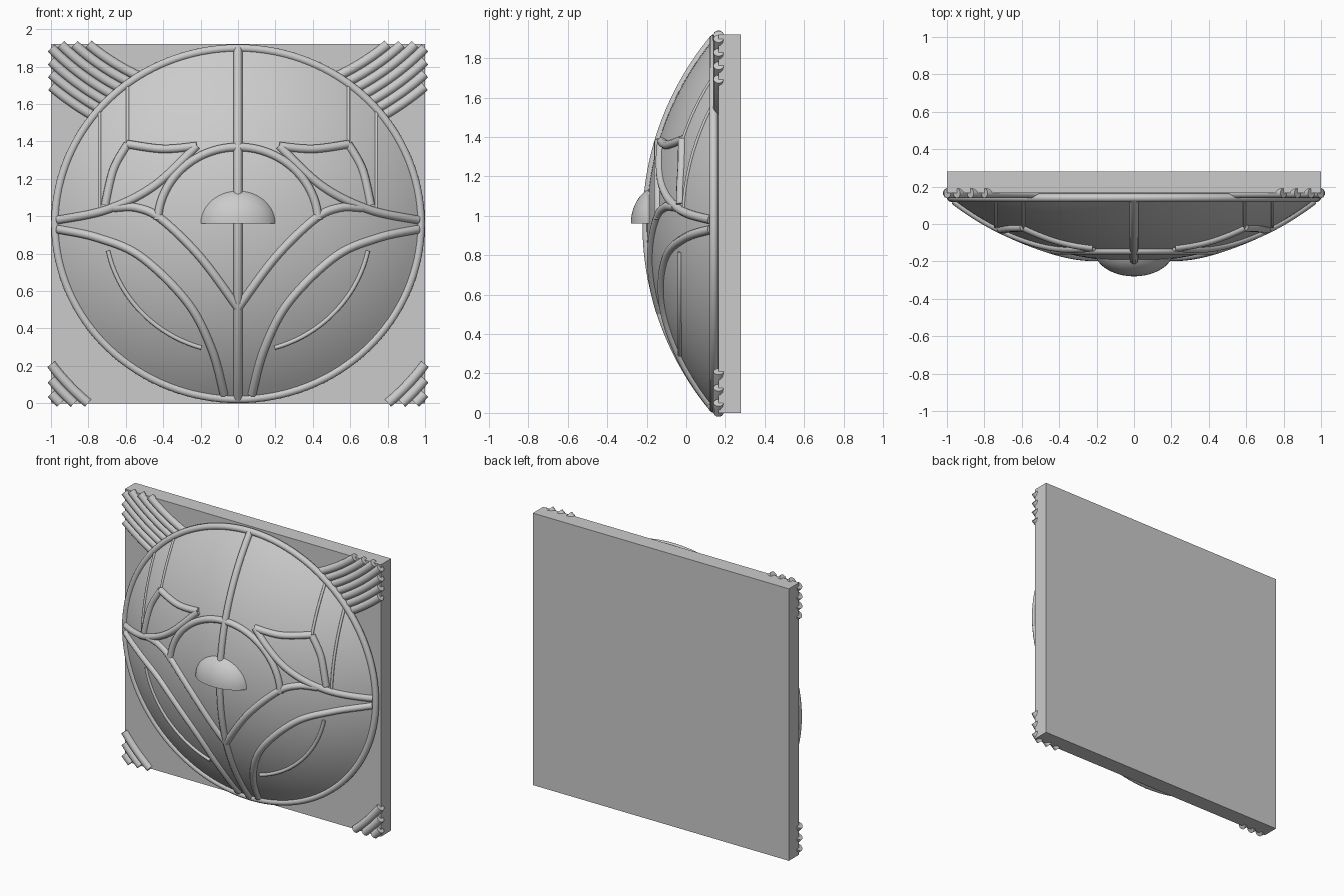
import bpy, bmesh, math

if "Cube" in bpy.data.objects:
    bpy.data.objects.remove(bpy.data.objects["Cube"])

CZ, RX, RZ = 0.96, 0.978, 0.938      # dome centre and half-sizes
BASE, APEX = 0.14, -0.20
H = BASE - APEX
R = (0.96 ** 2 + H * H) / (2 * H)


def surf(x, z):
    """Depth of the dome's surface at x, z."""
    d = 0.96 * min(1.0, math.hypot(x / RX, (z - CZ) / RZ))
    return APEX + R - math.sqrt(R * R - d * d)


def tube(name, pts, r, closed=False):
    cu = bpy.data.curves.new(name, 'CURVE')
    cu.dimensions = '3D'
    cu.bevel_depth = r
    cu.bevel_resolution = 3
    cu.use_fill_caps = True
    s = cu.splines.new('POLY')
    s.points.add(len(pts) - 1)
    for p, c in zip(s.points, pts):
        p.co = (*c, 1)
    s.use_cyclic_u = closed
    s.use_smooth = True
    ob = bpy.data.objects.new(name, cu)
    bpy.context.collection.objects.link(ob)
    return ob


def smooth_path(p, n=12):
    """Catmull-Rom path through 2D points."""
    q = [p[0]] + p + [p[-1]]
    out = []
    for i in range(1, len(q) - 2):
        a, b, c, d = q[i - 1:i + 3]
        for k in range(n):
            t = k / n
            out.append(tuple(0.5 * (2 * b[j] + (c[j] - a[j]) * t
                       + (2 * a[j] - 5 * b[j] + 4 * c[j] - d[j]) * t * t
                       + (3 * b[j] - a[j] - 3 * c[j] + d[j]) * t ** 3) for j in (0, 1)))
    return out + [p[-1]]


def on_dome(name, p, r=0.023):
    return tube(name, [(x, surf(x, z), z) for x, z in smooth_path(p)], r)


def mesh_object(name, bm):
    bmesh.ops.recalc_face_normals(bm, faces=bm.faces)
    me = bpy.data.meshes.new(name)
    bm.to_mesh(me)
    bm.free()
    ob = bpy.data.objects.new(name, me)
    bpy.context.collection.objects.link(ob)
    bpy.ops.object.select_all(action='DESELECT')
    ob.select_set(True)
    bpy.context.view_layer.objects.active = ob
    bpy.ops.object.shade_smooth_by_angle()
    return ob


# square backing slab
bm = bmesh.new()
bmesh.ops.create_cube(bm, size=1)
for v in bm.verts:
    v.co = (v.co.x * 2, 0.2225 + v.co.y * 0.115, CZ + v.co.z * 1.92)
mesh_object("backing_slab", bm)

# shallow dome
bm = bmesh.new()
N, rows = 96, []
tip = bm.verts.new((0, APEX, CZ))
for i in range(1, 21):
    row = []
    for k in range(N):
        a = 2 * math.pi * k / N
        x, z = RX * i / 20 * math.cos(a), CZ + RZ * i / 20 * math.sin(a)
        row.append(bm.verts.new((x, surf(x, z), z)))
    rows.append(row)
rows.append([bm.verts.new((v.co.x, 0.17, v.co.z)) for v in rows[-1]])
for k in range(N):
    m = (k + 1) % N
    bm.faces.new((tip, rows[0][k], rows[0][m]))
    for a, b in zip(rows, rows[1:]):
        bm.faces.new((a[k], b[k], b[m], a[m]))
mesh_object("dome", bm)

# half-round boss in the middle, flat underneath
bm = bmesh.new()
bmesh.ops.create_uvsphere(bm, u_segments=48, v_segments=24, radius=1)
cut = bmesh.ops.bisect_plane(bm, geom=bm.verts[:] + bm.edges[:] + bm.faces[:],
                             plane_co=(0, 0, 0), plane_no=(0, 0, -1), clear_outer=True)
bmesh.ops.holes_fill(bm, edges=[e for e in bm.edges if e.is_boundary])
for v in bm.verts:
    v.co = (v.co.x * 0.212, -0.14 + v.co.y * 0.14, 0.96 + v.co.z * 0.187)
mesh_object("centre_boss", bm)

# rim around the dome
angles = [2 * math.pi * k / 128 for k in range(128)]
tube("rim", [(RX * math.cos(a), BASE, CZ + RZ * math.sin(a)) for a in angles], 0.022, True)

# thin inner ring, showing between the lower petals
def petal_z(x):
    return (x / 0.714) ** 2 if abs(x) < 0.714 else 1
lower = [math.radians(d) for d in range(192, 256, 2)]

# vertical ribs
on_dome("upper_rib", [(0, 1.9), (0, 1.6), (0, 1.35), (0, 1.1)])
on_dome("lower_rib", [(0, 0.98), (0, 0.7), (0, 0.35), (0, 0.02)])

# arch over the boss
tube("arch", [(0.43 * math.cos(a), surf(0.43, CZ), 0.96 + 0.41 * math.sin(a))
              for a in [math.radians(3 + 174 * k / 40) for k in range(41)]], 0.023)

# mirrored ribs and corner ripples
for side, s in (("left", -1), ("right", 1)):
    def rib(name, p, r=0.023):
        on_dome(side + "_" + name, [(s * x, z) for x, z in p], r)
    rib("lower_petal", [(0.96, 0.93), (0.75, 0.885), (0.52, 0.785), (0.27, 0.54),
                        (0.14, 0.29), (0.075, 0.05)])
    rib("middle_petal", [(0.66, 1.045), (0.54, 1.045), (0.41, 0.985), (0.2, 0.78), (0, 0.51)])
    rib("leaf_bottom", [(0.96, 0.98), (0.7, 1.035), (0.45, 1.16), (0.22, 1.375)])
    rib("leaf_top", [(0.22, 1.375), (0.4, 1.36), (0.59, 1.385)])
    rib("leaf_side", [(0.59, 1.385), (0.665, 1.25), (0.71, 1.06)])
    rib("inner_line", [(0.59, 1.39), (0.59, 1.55), (0.59, 1.69)], 0.009)
    rib("outer_line", [(0.74, 1.04), (0.74, 1.3), (0.74, 1.56)], 0.009)
    tube(side + "_thin_ring", [(-s * 0.71 * math.cos(a), surf(0.71, CZ), CZ + 0.69 * math.sin(a))
                               for a in lower], 0.012)
    # concentric ripples, kept to the slab's corners outside the rim
    for where, cz, count in (("lower", CZ, 3), ("upper", 3 * CZ, 7)):
        for i in range(count):
            r = 1.25 + 0.05 * i
            pts = []
            for k in range(901):
                a = math.radians(k / 10)
                x, z = r * math.sin(a), cz - r * math.cos(a)
                if x <= 1 and 0 <= z <= 1.92 and math.hypot(x / RX, (z - CZ) / RZ) > 0.99:
                    pts.append((s * x, 0.165, z))
            if len(pts) > 2:
                tube(f"{side}_{where}_ripple_{i}", pts[:-1:6] + [pts[-1]], 0.027)
